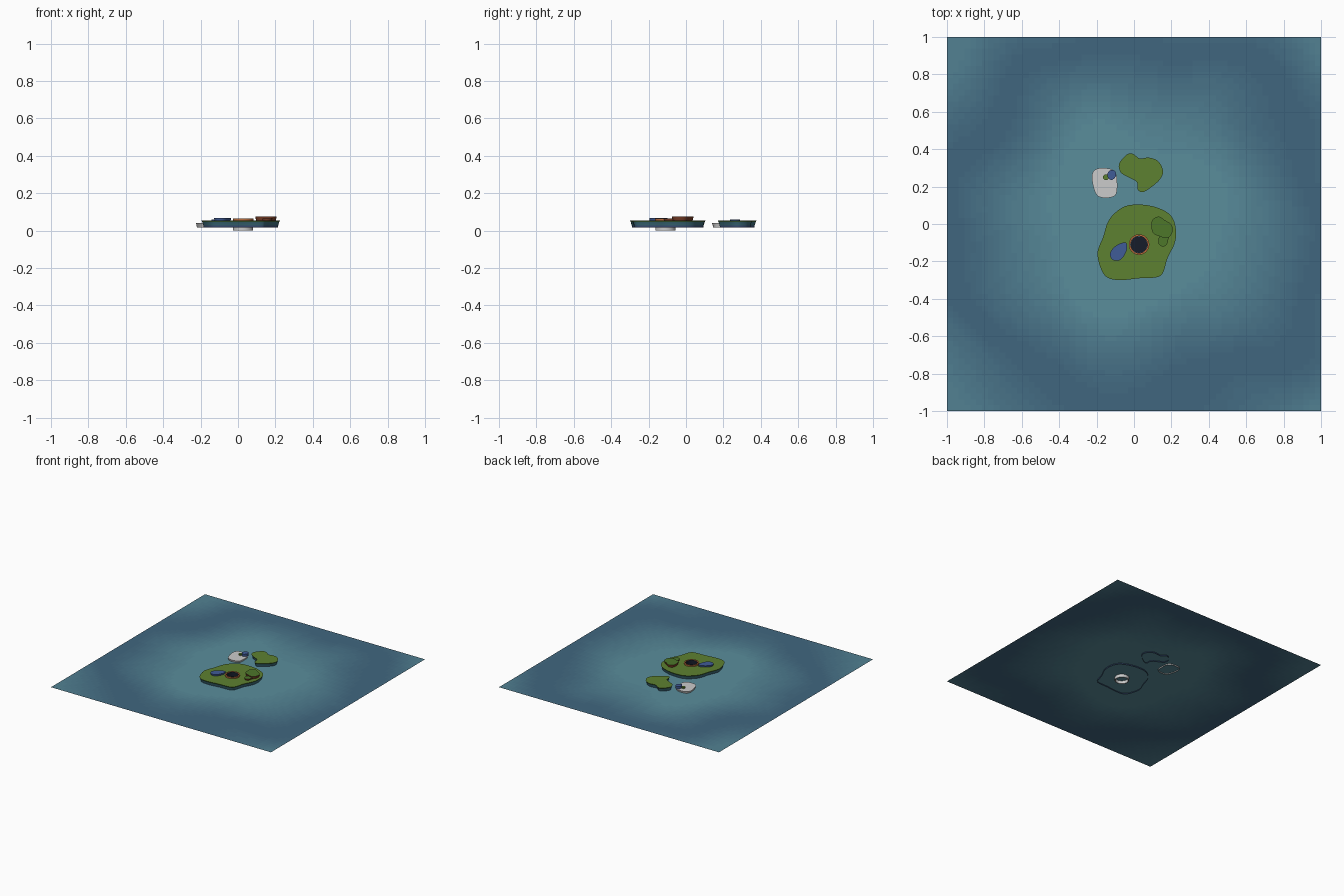
import bpy, bmesh, math
from mathutils import Vector, noise

if "Cube" in bpy.data.objects:
    bpy.data.objects.remove(bpy.data.objects["Cube"])

SEA_Z = 0.025
WELL = (0.027, -0.11)


def material(name, r, g, b):
    m = bpy.data.materials.get(name) or bpy.data.materials.new(name)
    m.diffuse_color = [(c / 255) ** 2.2 for c in (r, g, b)] + [1]
    m.use_nodes = True
    m.node_tree.nodes["Principled BSDF"].inputs["Base Color"].default_value = m.diffuse_color
    return m


GRASS = material("grass", 94, 128, 52)
HILL_GRASS = material("hill_grass", 78, 118, 46)
LIP = material("grass_edge", 60, 90, 50)
CLIFF = material("cliff", 62, 108, 122)
FOOT = material("cliff_foot", 62, 82, 120)
EARTH = material("earth", 118, 62, 42)
BLUE = material("blue_rock", 66, 92, 150)
STONE = material("white_stone", 200, 200, 200)
RIM = material("well_rim", 185, 110, 65)
DARK = material("well_dark", 28, 34, 46)


def finish(bm, name, mats):
    me = bpy.data.meshes.new(name)
    bmesh.ops.recalc_face_normals(bm, faces=bm.faces)
    bm.to_mesh(me)
    bm.free()
    for m in mats:
        me.materials.append(m)
    ob = bpy.data.objects.new(name, me)
    bpy.context.collection.objects.link(ob)
    bpy.context.view_layer.objects.active = ob
    bpy.ops.object.select_all(action='DESELECT')
    ob.select_set(True)
    bpy.ops.object.shade_smooth_by_angle(angle=math.radians(35))
    return ob


def rounded(points, steps=4):
    """Closed Catmull-Rom curve through the points."""
    p = [Vector(q) for q in points]
    n, out = len(p), []
    for i in range(n):
        a, b, c, d = p[i - 1], p[i], p[(i + 1) % n], p[(i + 2) % n]
        for k in range(steps):
            t = k / steps
            out.append(0.5 * (2 * b + (c - a) * t + (2 * a - 5 * b + 4 * c - d) * t * t
                              + (3 * b - a - 3 * c + d) * t ** 3))
    return out


def circle(x, y, r, n=32):
    return [Vector((x + r * math.cos(2 * math.pi * i / n), y + r * math.sin(2 * math.pi * i / n)))
            for i in range(n)]


def inset(loop, d):
    """Move a clockwise outline inward by d."""
    n, out = len(loop), []
    for i in range(n):
        t = (loop[(i + 1) % n] - loop[i - 1]).normalized()
        out.append(loop[i] + Vector((t.y, -t.x)) * d)
    return out


def plateau(name, loop, profile, mats, top_mat, hole=None):
    """Open-bottomed island: profile is (z, inset, wall material) from the foot up."""
    if sum(a.x * b.y - b.x * a.y for a, b in zip(loop, loop[1:] + loop[:1])) > 0:
        loop = loop[::-1]
    bm = bmesh.new()
    rings = [[bm.verts.new((q.x, q.y, z)) for q in inset(loop, d)] for z, d, _ in profile]
    n = len(loop)
    for j in range(len(rings) - 1):
        for i in range(n):
            k = (i + 1) % n
            f = bm.faces.new((rings[j][i], rings[j][k], rings[j + 1][k], rings[j + 1][i]))
            f.material_index = profile[j][2]
    top = rings[-1]
    edges = [bm.edges.get((top[i], top[(i + 1) % n])) for i in range(n)]
    if hole:
        hv = [bm.verts.new((q.x, q.y, profile[-1][0])) for q in hole]
        edges += [bm.edges.new((hv[i], hv[(i + 1) % len(hv)])) for i in range(len(hv))]
    res = bmesh.ops.triangle_fill(bm, use_beauty=True, edges=edges)
    for f in res["geom"]:
        if isinstance(f, bmesh.types.BMFace):
            f.material_index = top_mat
    return finish(bm, name, mats)


def lathe(name, profile, mat, closed):
    bm = bmesh.new()
    rings = [[bm.verts.new((q.x, q.y, z)) for q in circle(*WELL, r)] for r, z in profile]
    pairs = list(zip(rings, rings[1:] + rings[:1]))
    for a, b in pairs if closed else pairs[:-1]:
        for i in range(32):
            k = (i + 1) % 32
            bm.faces.new((a[i], a[k], b[k], b[i]))
    return finish(bm, name, [mat])


# Sea sheet, with soft shallow-to-deep colour bands
N, SHADES = 64, 14
bm = bmesh.new()
bmesh.ops.create_grid(bm, x_segments=N, y_segments=N, size=1)
for v in bm.verts:
    v.co.z = SEA_Z
for f in bm.faces:
    c = f.calc_center_median()
    r = Vector((c.x - 0.02, c.y)).length + 0.2 * noise.noise(Vector((c.x * 2, c.y * 2, 3)))
    t = min(max((r - 0.45) / 0.5, 0), 1)
    t -= min(max((r - 1.05) / 0.3, 0), 1) * 0.7
    f.material_index = round(t * (SHADES - 1))
mix = lambda a, b, t: a + (b - a) * t
sea_mats = [material(f"sea_{i}", mix(90, 66, i / 13), mix(140, 102, i / 13), mix(154, 126, i / 13))
            for i in range(SHADES)]
finish(bm, "sea", sea_mats)

# Islands with flared cliffs
main = rounded([(-.03, .10), (.075, .10), (.165, .07), (.21, .025), (.225, -.045), (.215, -.11),
                (.18, -.18), (.155, -.26), (.12, -.285), (.03, -.29), (-.075, -.30), (-.145, -.285),
                (-.18, -.23), (-.195, -.15), (-.165, -.07), (-.14, .01), (-.095, .065)])
north = rounded([(-.08, .32), (-.04, .37), (-.005, .375), (.03, .35), (.08, .355), (.13, .335),
                 (.155, .285), (.14, .24), (.09, .195), (.045, .17), (.02, .185), (.015, .225),
                 (-.03, .25), (-.07, .275)])
cliff = [(.017, .012, 1), (.028, .010, 0), (.047, .004, 2), (.055, 0, 2)]
island_mats = [CLIFF, FOOT, LIP, GRASS]
plateau("main_island", main, cliff, island_mats, 3, hole=circle(*WELL, .05))
plateau("north_island", north, cliff, island_mats, 3)

white = rounded([(-.225, .26), (-.2, .295), (-.135, .297), (-.1, .275), (-.09, .23), (-.095, .16),
                 (-.135, .14), (-.19, .147), (-.215, .19)])
plateau("white_island", white, [(.016, .006, 0), (.032, .003, 0), (.04, 0, 0)], [STONE], 0)

# Raised patches on the islands
hill = rounded([(.095, .015), (.13, .04), (.165, .02), (.2, -.003), (.205, -.045), (.18, -.075),
                (.14, -.067), (.1, -.045)])
plateau("hill", hill, [(.053, .005, 0), (.068, .001, 0), (.075, 0, 1)], [EARTH, HILL_GRASS], 1)
step = rounded([(.14, -.06), (.18, -.065), (.182, -.09), (.172, -.113), (.15, -.12), (.13, -.1)])
plateau("hill_step", step, [(.053, .003, 0), (.066, 0, 1)], [EARTH, HILL_GRASS], 1)
rock = rounded([(-.075, -.105), (-.043, -.1), (-.037, -.13), (-.053, -.17), (-.08, -.195),
                (-.117, -.19), (-.128, -.157), (-.107, -.125)])
plateau("blue_rock", rock, [(.053, .003, 0), (.068, 0, 0)], [BLUE], 0)
small_rock = rounded([(-.14, .275), (-.12, .29), (-.1, .28), (-.097, .255), (-.12, .235), (-.14, .25)])
plateau("small_blue_rock", small_rock, [(.038, .002, 0), (.06, 0, 0)], [BLUE], 0)
plateau("small_mound", circle(-.15, .25, .016, 20), [(.038, .002, 0), (.05, 0, 0)], [GRASS], 0)

# Well: rim, shaft reaching below the sea, dark bottom
lathe("well_rim", [(.055, .052), (.055, .066), (.045, .066), (.045, .052)], RIM, True)
lathe("well_lining", [(.0445, .064), (.0445, SEA_Z + .003), (.0001, SEA_Z + .003)], DARK, False)
lathe("well_shaft", [(.054, .054), (.054, 0), (.048, 0), (.048, .054)], STONE, False)
